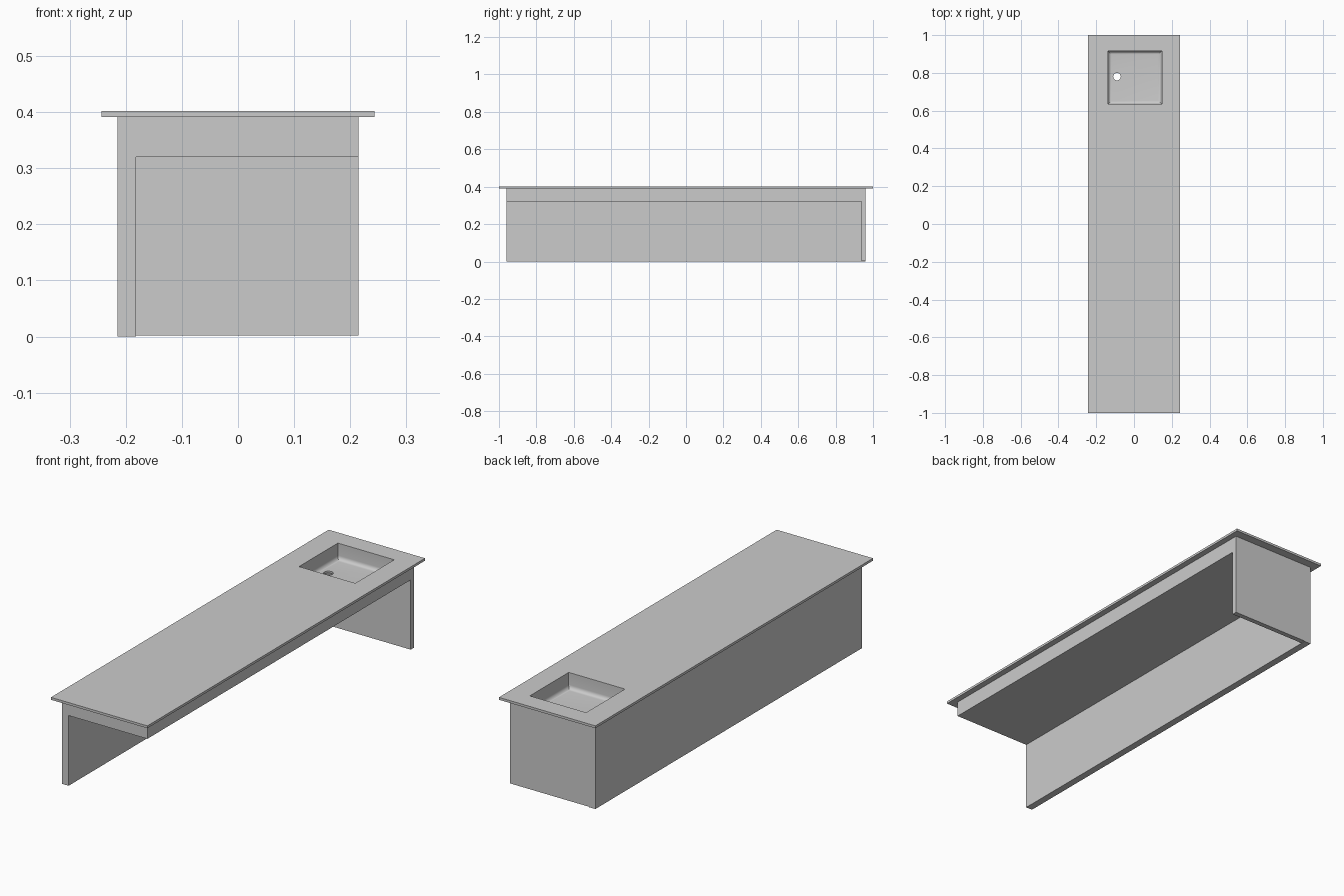
import bpy, bmesh, math

if "Cube" in bpy.data.objects:
    bpy.data.objects.remove(bpy.data.objects["Cube"])


def box(name, lo, hi, bottom_bevel=0.0):
    """Box between two corners, optionally with rounded bottom edges."""
    bm = bmesh.new()
    bmesh.ops.create_cube(bm, size=1)
    for v in bm.verts:
        v.co = [lo[i] + (v.co[i] + 0.5) * (hi[i] - lo[i]) for i in range(3)]
    if bottom_bevel:
        edges = [e for e in bm.edges if all(abs(v.co.z - lo[2]) < 1e-6 for v in e.verts)]
        bmesh.ops.bevel(bm, geom=edges, offset=bottom_bevel, segments=6,
                        profile=0.5, affect='EDGES')
    bmesh.ops.recalc_face_normals(bm, faces=bm.faces)
    me = bpy.data.meshes.new(name)
    bm.to_mesh(me)
    bm.free()
    ob = bpy.data.objects.new(name, me)
    bpy.context.collection.objects.link(ob)
    return ob


def select(ob):
    bpy.ops.object.select_all(action='DESELECT')
    ob.select_set(True)
    bpy.context.view_layer.objects.active = ob


def carve(ob, cutters):
    select(ob)
    for c in cutters:
        m = ob.modifiers.new("cut", 'BOOLEAN')
        m.operation = 'DIFFERENCE'
        m.solver = 'EXACT'
        m.object = c
        bpy.ops.object.modifier_apply(modifier=m.name)


# Countertop slab and cabinet block
countertop = box("countertop", (-0.243, -1, 0.391), (0.243, 1, 0.402))
cabinet = box("cabinet_body", (-0.215, -0.96, 0), (0.215, 0.96, 0.391))

# Cutters: open knee space, raised foot of the end panel, basin, drain
knee = box("knee_cutter", (-0.182, -1.5, -0.5), (0.6, 0.937, 0.32))
foot = box("foot_cutter", (-0.182, 0.9, -0.5), (0.6, 1.5, 0.002))
basin = box("basin_cutter", (-0.137, 0.635, 0.329), (0.147, 0.915, 0.5), 0.018)
bpy.ops.mesh.primitive_cylinder_add(vertices=32, radius=0.02, depth=0.2,
                                    location=(-0.09, 0.78, 0.33))
drain = bpy.context.object
drain.name = "drain_cutter"

carve(cabinet, [knee, foot, basin, drain])
carve(countertop, [basin])

# Smooth the basin fillet and drain, keep the box edges crisp
select(cabinet)
bpy.ops.object.shade_smooth_by_angle(angle=math.radians(30))

for c in (knee, foot, basin, drain):
    c.hide_render = True
    bpy.data.objects.remove(c, do_unlink=True)
